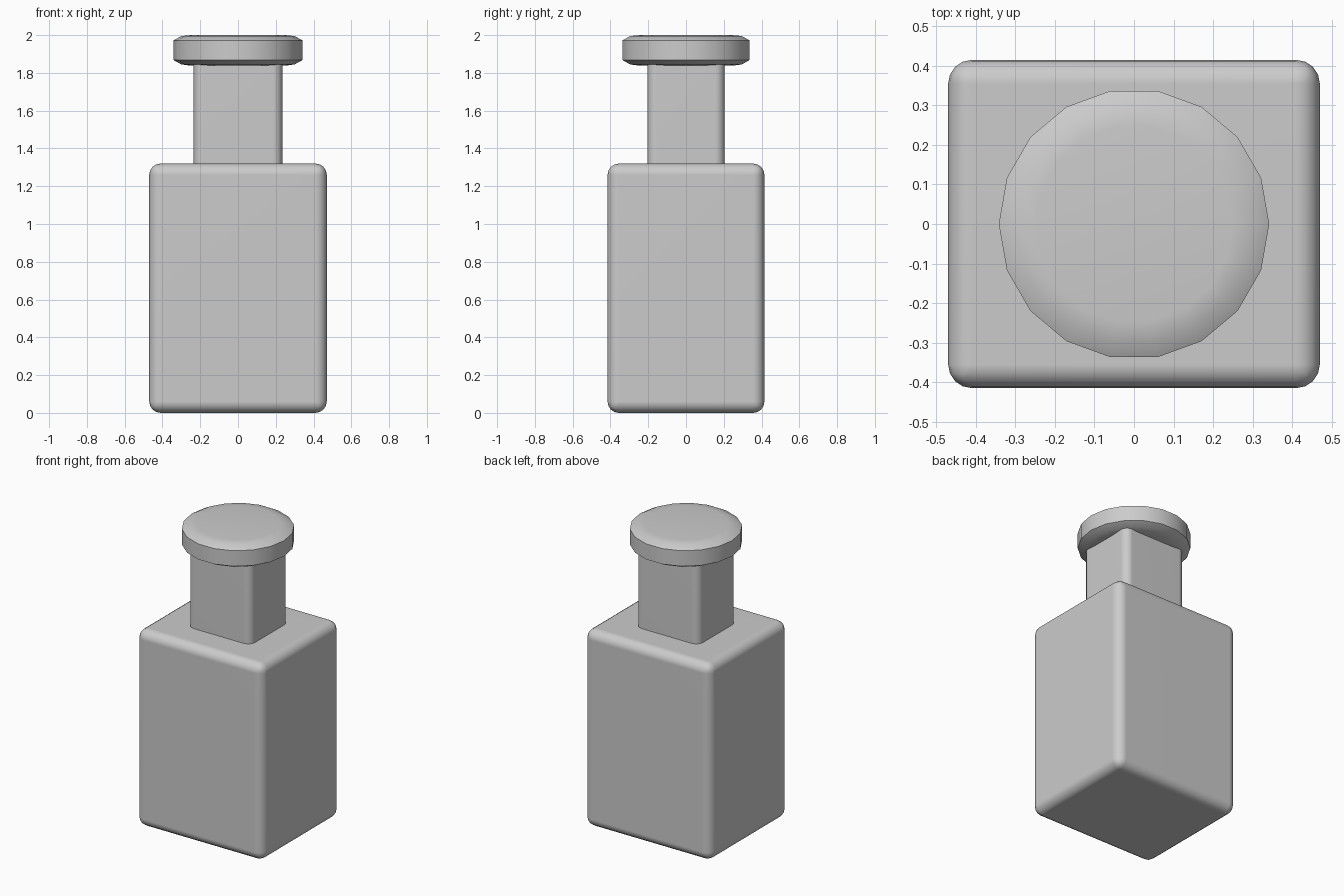
import bpy, bmesh, math

if "Cube" in bpy.data.objects:
    bpy.data.objects.remove(bpy.data.objects["Cube"])


def rounded_box(name, size, z0, z1, radius):
    bpy.ops.mesh.primitive_cube_add(size=1, location=(0, 0, (z0 + z1) / 2))
    ob = bpy.context.object
    ob.name = name
    ob.scale = (size[0], size[1], z1 - z0)
    bpy.ops.object.transform_apply(location=False, rotation=False, scale=True)
    bevel = ob.modifiers.new("soft_edges", 'BEVEL')
    bevel.width = radius
    bevel.segments = 4
    bpy.ops.object.shade_smooth()
    normals = ob.modifiers.new("flat_sides", 'WEIGHTED_NORMAL')
    normals.keep_sharp = True
    return ob


def lathe(name, profile, sides):
    bm = bmesh.new()
    rings = [[bm.verts.new((r * math.cos(2 * math.pi * i / sides),
                            r * math.sin(2 * math.pi * i / sides), z))
              for i in range(sides)] for r, z in profile]
    for low, high in zip(rings, rings[1:]):
        for i in range(sides):
            j = (i + 1) % sides
            bm.faces.new((low[i], low[j], high[j], high[i]))
    bm.faces.new(rings[0][::-1])
    bm.faces.new(rings[-1])
    mesh = bpy.data.meshes.new(name)
    bm.to_mesh(mesh)
    bm.free()
    ob = bpy.data.objects.new(name, mesh)
    bpy.context.collection.objects.link(ob)
    bpy.ops.object.select_all(action='DESELECT')
    ob.select_set(True)
    bpy.context.view_layer.objects.active = ob
    bpy.ops.object.shade_smooth_by_angle(angle=math.radians(30))
    return ob


# Bottle body and neck (neck ends are buried in body and cap)
rounded_box("body", (0.94, 0.83), 0.0, 1.32, 0.06)
rounded_box("neck", (0.47, 0.41), 1.22, 1.93, 0.05)

# Eighteen-sided stopper with softened top and bottom rims
lathe("stopper", [(0.25, 1.838), (0.30, 1.845), (0.342, 1.868),
                  (0.342, 1.972), (0.30, 1.995), (0.25, 2.0)], 18)
